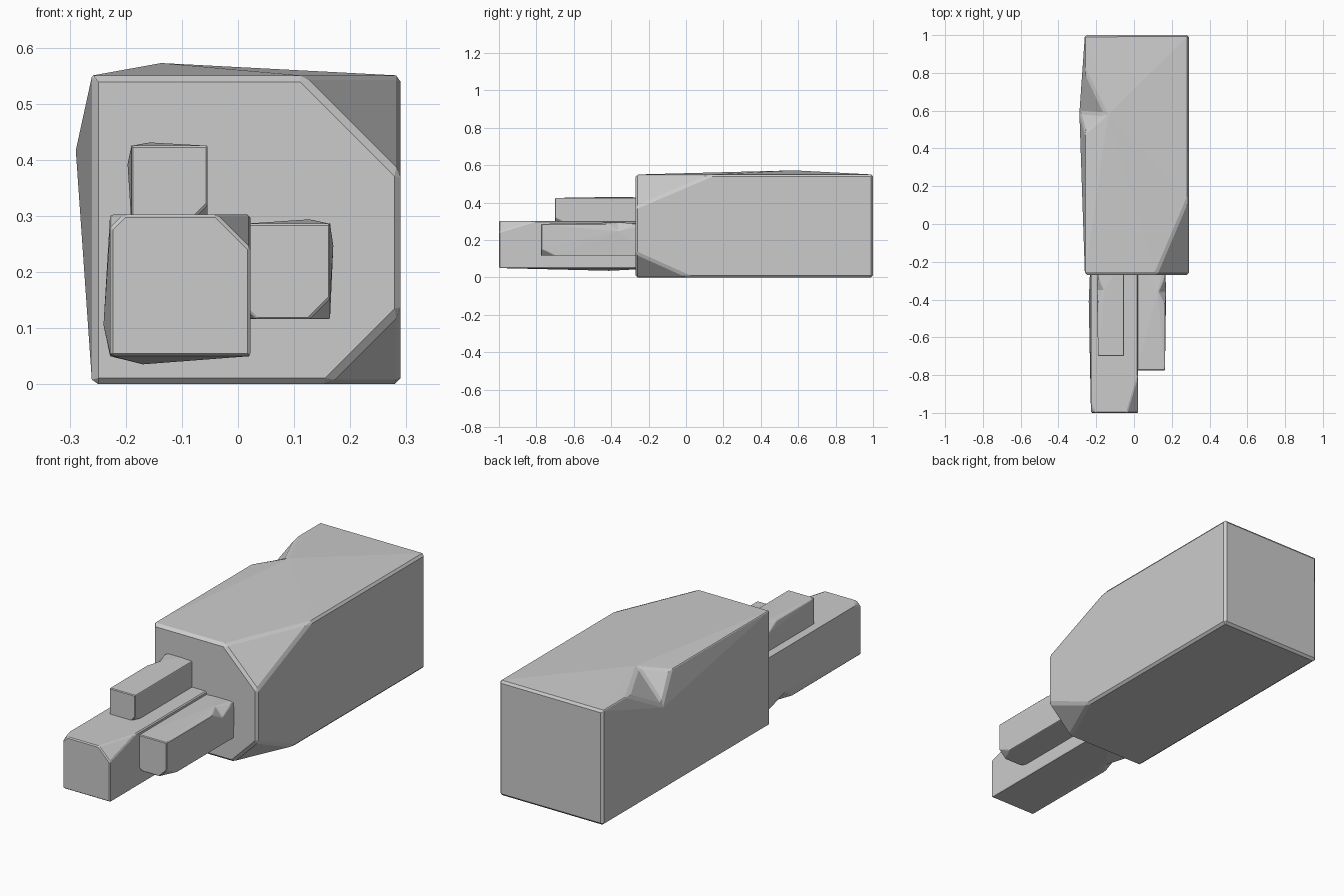
import bpy, bmesh
from mathutils import Vector

if "Cube" in bpy.data.objects:
    bpy.data.objects.remove(bpy.data.objects["Cube"], do_unlink=True)

grey = bpy.data.materials.new("plain grey")
grey.use_nodes = True
grey.diffuse_color = (0.6, 0.6, 0.6, 1)
grey.node_tree.nodes["Principled BSDF"].inputs["Base Color"].default_value = (0.6, 0.6, 0.6, 1)


def block(name, xs, ys, zs, cuts, chip, bevel):
    """Long block with clipped front corners and one chipped long edge.
    cuts: (x side, z side, dx, dy, dz); chip: (x side, z side, y rear, y front, cap point, flank point)"""
    bm = bmesh.new()
    bmesh.ops.create_cube(bm, size=1)
    for v in bm.verts:
        v.co = [r[int(c > 0)] for r, c in zip((xs, ys, zs), v.co)]

    # clip front corners
    for sx, sz, dx, dy, dz in cuts:
        corner = Vector((xs[sx], ys[0], zs[sz]))
        a = corner + Vector((dx * (1 - 2 * sx), 0, 0))
        b = corner + Vector((0, dy, 0))
        c = corner + Vector((0, 0, dz * (1 - 2 * sz)))
        normal = (b - a).cross(c - a).normalized()
        if normal.dot(corner - a) < 0:
            normal.negate()
        bmesh.ops.bisect_plane(bm, geom=bm.verts[:] + bm.edges[:] + bm.faces[:],
                               plane_co=a, plane_no=normal, clear_outer=True)
        bmesh.ops.holes_fill(bm, edges=[e for e in bm.edges if e.is_boundary])

    # chip the long edge: split it, raise both neighbouring faces, flip the middle edge
    sx, sz, rear, front, cap, flank = chip
    edge = next(e for e in bm.edges if all(
        abs(v.co.x - xs[sx]) < 1e-5 and abs(v.co.z - zs[sz]) < 1e-5 for v in e.verts))
    start, end = sorted(edge.verts, key=lambda v: v.co.y)
    y0, y1 = start.co.y, end.co.y
    _, f_vert = bmesh.utils.edge_split(edge, start, (front - y0) / (y1 - y0))
    rest = next(e for e in f_vert.link_edges if end in e.verts)
    _, r_vert = bmesh.utils.edge_split(rest, f_vert, (rear - front) / (y1 - front))
    middle = next(e for e in f_vert.link_edges if r_vert in e.verts)
    poked = bmesh.ops.poke(bm, faces=list(middle.link_faces))["verts"]
    poked.sort(key=lambda v: abs(v.co.z - zs[sz]))
    poked[0].co, poked[1].co = cap, flank
    middle = next(e for e in f_vert.link_edges if r_vert in e.verts)
    bmesh.utils.edge_rotate(middle, True)

    bmesh.ops.recalc_face_normals(bm, faces=bm.faces)
    mesh = bpy.data.meshes.new(name)
    bm.to_mesh(mesh)
    bm.free()
    mesh.materials.append(grey)
    obj = bpy.data.objects.new(name, mesh)
    bpy.context.collection.objects.link(obj)
    mod = obj.modifiers.new("edge bevel", "BEVEL")
    mod.width = bevel
    mod.segments = 1
    mod.limit_method = "ANGLE"
    mod.angle_limit = 0.5
    return obj


# main body
block("main_body", (-0.26, 0.29), (-0.27, 1), (0, 0.55),
      [(1, 1, 0.175, 0.41, 0.175), (1, 0, 0.13, 0.29, 0.13)],
      (0, 1, 0.81, 0.485, (-0.15, 0.58, 0.573), (-0.29, 0.59, 0.43)), 0.011)

# long lower arm
block("lower_arm", (-0.228, 0.022), (-1, -0.13), (0.05, 0.302),
      [(1, 1, 0.06, 0.2, 0.06), (0, 1, 0.025, 0.05, 0.025)],
      (0, 0, -0.3, -0.48, (-0.175, -0.41, 0.035), (-0.24, -0.41, 0.10)), 0.005)

# short side arm
block("side_arm", (0.012, 0.164), (-0.775, -0.18), (0.116, 0.286),
      [(1, 0, 0.038, 0.08, 0.038), (0, 0, 0.022, 0.04, 0.022)],
      (1, 1, -0.28, -0.43, (0.13, -0.36, 0.294), (0.17, -0.36, 0.25)), 0.003)

# short upper arm
block("upper_arm", (-0.19, -0.054), (-0.7, -0.18), (0.285, 0.425),
      [(1, 0, 0.036, 0.07, 0.036)],
      (0, 1, -0.28, -0.42, (-0.16, -0.35, 0.431), (-0.197, -0.35, 0.395)), 0.003)
